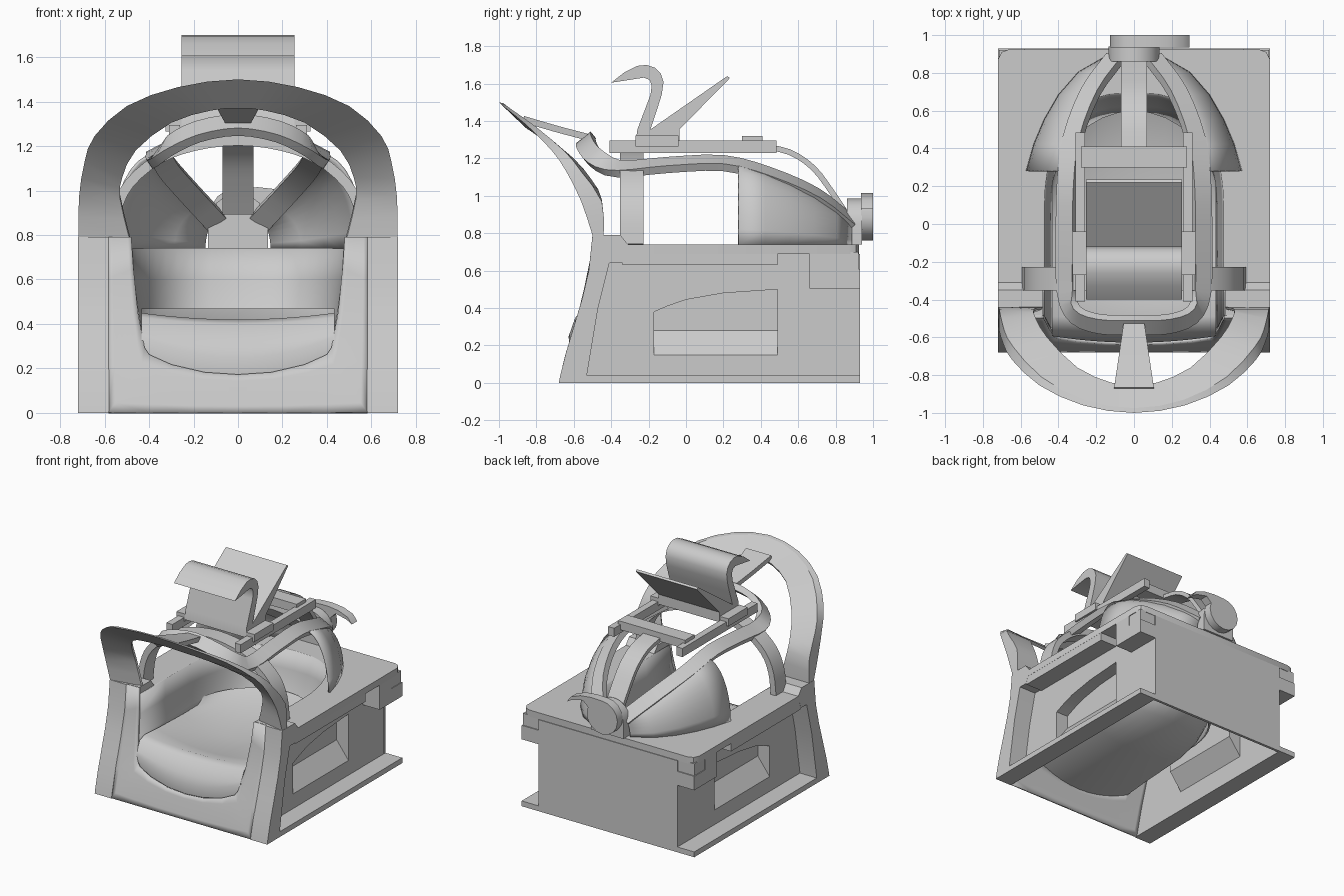
import bpy, bmesh, math
from mathutils import Vector

if "Cube" in bpy.data.objects:
    bpy.data.objects.remove(bpy.data.objects["Cube"])


def mesh(name, verts, faces, mirror=False, solid=0, angle=35):
    bm = bmesh.new()
    vs = [bm.verts.new(v) for v in verts]
    for f in faces:
        bm.faces.new([vs[i] for i in f])
    return finish(name, bm, mirror, solid, angle)


def finish(name, bm, mirror=False, solid=0, angle=35):
    bmesh.ops.recalc_face_normals(bm, faces=bm.faces)
    me = bpy.data.meshes.new(name)
    bm.to_mesh(me)
    bm.free()
    ob = bpy.data.objects.new(name, me)
    bpy.context.collection.objects.link(ob)
    if mirror:
        m = ob.modifiers.new("mirror", 'MIRROR')
        m.use_clip = True
    if solid:
        m = ob.modifiers.new("thickness", 'SOLIDIFY')
        m.thickness, m.offset = solid, 0
    bpy.ops.object.select_all(action='DESELECT')
    ob.select_set(True)
    bpy.context.view_layer.objects.active = ob
    bpy.ops.object.shade_smooth_by_angle(angle=math.radians(angle))
    return ob


def prism(name, pts, axis, a, b, mirror=False):
    """Extrude a 2D outline along an axis from a to b."""
    n = len(pts)
    put = {'x': lambda p, t: (t, p[0], p[1]), 'y': lambda p, t: (p[0], t, p[1]),
           'z': lambda p, t: (p[0], p[1], t)}[axis]
    verts = [put(p, a) for p in pts] + [put(p, b) for p in pts]
    faces = [range(n), range(n, 2 * n)]
    faces += [(i, (i + 1) % n, n + (i + 1) % n, n + i) for i in range(n)]
    return mesh(name, verts, faces, mirror)


def box(name, x, y, z, mirror=False):
    return prism(name, [(x[0], y[0]), (x[1], y[0]), (x[1], y[1]), (x[0], y[1])], 'z', z[0], z[1], mirror)


def grid(name, rows, closed=False, **kw):
    """Skin a list of rows of points; closed rows become a capped tube."""
    n = len(rows[0])
    faces = [(r * n + i, r * n + (i + 1) % n, (r + 1) * n + (i + 1) % n, (r + 1) * n + i)
             for r in range(len(rows) - 1) for i in range(n if closed else n - 1)]
    if closed:
        faces += [range(n), range(len(rows) * n - n, len(rows) * n)]
    return mesh(name, [p for r in rows for p in r], faces, **kw)


def spline(pts, k=3):
    """Smooth path through the points."""
    p = [Vector(q) for q in pts]
    p = [2 * p[0] - p[1]] + p + [2 * p[-1] - p[-2]]
    out = []
    for i in range(1, len(p) - 2):
        a, b, c, d = p[i - 1:i + 3]
        for j in range(k):
            t = j / k
            out.append(0.5 * (2 * b + (c - a) * t + (2 * a - 5 * b + 4 * c - d) * t * t
                              + (3 * b - a - 3 * c + d) * t ** 3))
    return out + [p[-2]]


def ribbon(name, path, w0, w1, thick, centre):
    """Flat band along a path, facing away from a centre point."""
    rows = []
    for i, p in enumerate(path):
        t = (path[min(i + 1, len(path) - 1)] - path[max(i - 1, 0)]).normalized()
        n = p - Vector(centre)
        n = (n - t * n.dot(t)).normalized()
        w = w0 + (w1 - w0) * i / (len(path) - 1)
        s, n = t.cross(n) * w / 2, n * thick / 2
        rows.append([p + s + n, p - s + n, p - s - n, p + s - n])
    return grid(name, rows, closed=True)


def both(half):
    """Mirror a half path that starts on the centre line."""
    return [(-x, y, z) for x, y, z in reversed(half[1:])] + half


FRONT = [(-.68, 0), (-.672, .04), (-.645, .15), (-.6, .3), (-.555, .45), (-.52, .6), (-.50, .79)]


def fy(z):
    for (ya, za), (yb, zb) in zip(FRONT, FRONT[1:]):
        if z <= zb:
            return ya + (yb - ya) * (z - za) / (zb - za)
    return -.5


# front panel with the cockpit opening
inner = [(.48, .79), (.47, .65), (.45, .45), (.42, .29), (.40, .26), (.3, .215), (.15, .18), (0, .17)]
outer = [(.582, .79), (.582, .6), (.582, .4), (.582, .2), (.582, 0), (.4, 0), (.2, 0), (0, 0)]
rows = []
for (xi, zi), (xo, zo) in zip(inner, outer):
    row = []
    for j in range(7):
        z = zi + (zo - zi) * j / 6
        row.append((xi + (xo - xi) * j / 6, fy(z) + .01, z))
    rows.append(row)
grid("front_panel", rows, mirror=True, solid=.02)
prism("front_side_flange", FRONT + [(-.35, .79), (-.31, .74), (-.34, .64), (-.41, .64), (-.47, .4),
                                    (-.53, .04), (-.53, 0)], 'x', .58, .72, True)
prism("front_shoulder", [(-.485, .66), (-.485, .79), (-.35, .79), (-.31, .74), (-.31, .66)],
      'x', .482, .58, True)

# side walls with arched recesses
win = [(-.17, .15), (.49, .15), (.49, .5), (.2, .48), (0, .445), (-.1, .41), (-.17, .38)]
bm = bmesh.new()
out_v = [bm.verts.new((.579, y, z)) for y, z in [(-.58, 0), (.93, 0), (.93, .69), (-.45, .69)]]
win_v = [bm.verts.new((.579, y, z)) for y, z in win]
back_v = [bm.verts.new((.48, y, .28 if z < .2 else z)) for y, z in win]
edges = [bm.edges.new((l[i - 1], l[i])) for l in (out_v, win_v) for i in range(len(l))]
bmesh.ops.triangle_fill(bm, use_beauty=True, edges=edges, normal=(1, 0, 0))
for i in range(len(win)):
    bm.faces.new((win_v[i - 1], win_v[i], back_v[i], back_v[i - 1]))
bm.faces.new(back_v)
finish("side_wall", bm, mirror=True)
box("back_wall", (-.58, .58), (.91, .93), (0, .69))
box("bottom_flange", (.58, .72), (-.54, .93), (0, .04), True)
prism("rear_corner_block", [(.66, .505), (.93, .505), (.93, .61), (.80, .61), (.80, .69), (.66, .69)],
      'x', .575, .72, True)

# lid with U-shaped cockpit cut-out


def u_outline(w, yb, y0, n=10):
    arc = [(w * math.cos(a), .1 + (yb - .1) * math.sin(a))
           for a in (math.pi * i / (2 * n) for i in range(2 * n + 1))]
    arc = [(math.copysign(abs(x / w) ** .7 * w, x), y) for x, y in arc]
    return [(w, y0), (w, (y0 + .1) / 2)] + arc + [(-w, (y0 + .1) / 2), (-w, y0)]


prism("lid", u_outline(.48, .70, -.36) + [(-.72, -.36), (-.72, .87), (-.70, .91), (-.66, .925),
                                          (.66, .925), (.70, .91), (.72, .87), (.72, -.36)], 'z', .69, .74)
box("lid_side_skirt", (.56, .719), (-.34, .49), (.63, .70), True)
box("lid_rear_tab", (.42, .715), (.80, .922), (.61, .70), True)

# cockpit tub and seat cushion
levels = [(.74, .48, .70), (.6, .472, .68), (.45, .452, .63), (.33, .43, .57)]
grid("cockpit_tub", [[(x, y, z) for x, y in u_outline(w, yb, fy(z) + .02)] for z, w, yb in levels],
     solid=.012, angle=60)
rows = []
for i in range(17):
    t = math.sin(math.pi / 2 * (i / 8 - 1))
    q = t * t
    zb, zt = .172 + .10 * q, .41 + .03 * q
    yb = .1 + .5 * math.sqrt(max(0, 1 - .95 * q))
    loop = [(fy(zb) + .02, zb - .015), (-.628 + .035 * q, zb + .075), (-.60 + .02 * q, zb + .13 - .04 * q),
            (-.55, zt - .01), (-.49, zt + .01), (-.35, .38 + .06 * q), (-.05, .37 + .06 * q),
            (yb * .7, .40 + .03 * q), (yb, .47), (yb, .40), (yb * .7, .26 + .08 * q),
            (0, .20 + .1 * q), (-.4, .165 + .11 * q)]
    rows.append([(.435 * t, y, z) for y, z in loop])
grid("seat_cushion", rows, closed=True, angle=60)

# big front arch of wedge section (front edge, back edge, inner edge) with centre prong
arch_out = spline(both([(0, -1.0, 1.5), (.27, -.96, 1.465), (.5, -.855, 1.38), (.645, -.72, 1.245),
                        (.69, -.64, 1.13), (.715, -.56, .97), (.718, -.50, .79)]), 2)
arch_back = spline(both([(0, -.975, 1.495), (.265, -.93, 1.46), (.49, -.81, 1.375), (.64, -.65, 1.24),
                         (.688, -.56, 1.13), (.714, -.45, .97), (.718, -.44, .79)]), 2)
arch_in = spline(both([(0, -.85, 1.39), (.12, -.84, 1.38), (.3, -.76, 1.325), (.46, -.6, 1.2),
                       (.52, -.5, 1.08), (.53, -.45, .98), (.485, -.44, .79)]), 2)
step = Vector((0, -.012, -.02))
grid("front_arch", [[a, b, c, c + step] for a, b, c in zip(arch_out, arch_back, arch_in)], closed=True, angle=28)
prong = spline([(0, -.87, 1.41), (0, -.7, 1.36), (0, -.53, 1.315)])
ribbon("arch_prong", prong, .21, .11, .035, (0, -.7, 0))

# canopy frame: hoop, long ribs, centre rib
hoop = spline(both([(0, -.29, 1.225), (.2, -.29, 1.2), (.36, -.29, 1.14), (.49, -.29, 1.03),
                    (.55, -.29, .9), (.57, -.29, .74)]))
ribbon("canopy_hoop", hoop, .125, .125, .045, (0, -.29, .74))
rib = spline(both([(0, -.535, 1.295), (.18, -.53, 1.265), (.31, -.48, 1.2), (.355, -.36, 1.145), (.36, -.1, 1.165),
                   (.355, .2, 1.175), (.325, .45, 1.11), (.23, .7, 1.0), (.1, .88, .86)]))
ribbon("canopy_side_ribs", rib, .10, .10, .045, (0, .1, .5))
ribbon("canopy_centre_rib", spline([(0, .38, 1.27), (0, .55, 1.235), (0, .68, 1.15), (0, .78, 1.02),
                                    (0, .86, .9)]), .14, .14, .03, (0, .2, .6))

# rear hood side panels
rows = []
for y, xb, xt, zt in [(.28, .565, .37, 1.16), (.42, .525, .34, 1.12), (.55, .47, .30, 1.065),
                      (.68, .395, .235, 1.0), (.80, .29, .155, .92), (.88, .15, .10, .86)]:
    a = [math.pi / 2 * k / 8 for k in range(9)]
    rows.append([(xb + (xt - xb) * (1 - math.cos(s)), y, .74 + (zt - .74) * math.sin(s)) for s in a])
grid("rear_hood_panel", rows, mirror=True, solid=.015, angle=50)

# nose hub and comma-shaped tail plate
cap = [(.135 * math.cos(math.pi * i / 12), .85 + .135 * math.sin(math.pi * i / 12)) for i in range(13)]
prism("nose_hub", cap + [(-.135, .74), (.135, .74)], 'y', .86, .94)
disc = [(.128 * math.cos(a), .887 + .125 * math.sin(a))
        for a in (math.radians(90 + 22.5 * i) for i in range(14))]
prism("nose_tail_plate", disc + [(.16, .975), (.25, .955), (.295, .93), (.26, .975), (.18, 1.005), (.09, 1.015)],
      'y', .935, 1.0)

# top rails, clamps and cross bar
box("top_rail", (.26, .31), (-.41, .485), (1.23, 1.295), True)
box("rail_clamp", (.255, .325), (-.27, -.04), (1.265, 1.322), True)
box("rail_cross_bar", (-.28, .28), (.30, .41), (1.255, 1.32))

# swan-shaped screen on top
prism("top_screen", [(-.40, 1.605), (-.33, 1.66), (-.26, 1.695), (-.21, 1.70), (-.165, 1.685), (-.135, 1.655),
                     (-.12, 1.61), (-.13, 1.54), (-.155, 1.46), (-.19, 1.355), (.22, 1.64), (.235, 1.63),
                     (-.035, 1.355), (-.035, 1.28), (-.27, 1.28), (-.26, 1.355), (-.19, 1.54), (-.183, 1.59),
                     (-.195, 1.62), (-.225, 1.632)], 'x', -.255, .255)
